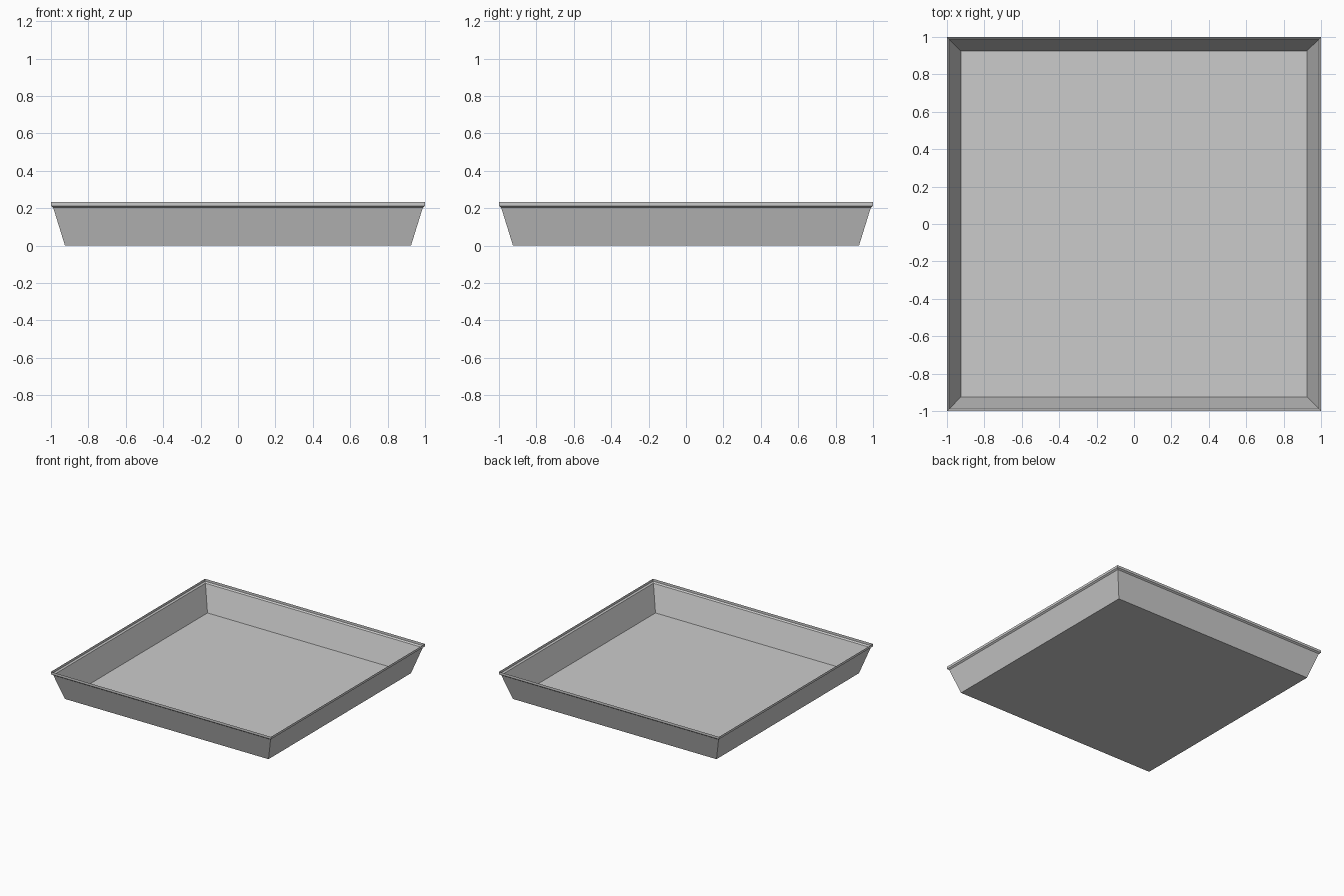
import bpy, bmesh

if "Cube" in bpy.data.objects:
    bpy.data.objects.remove(bpy.data.objects["Cube"])

# Tray: thin sheet, square rings (half width, height) from base to rim
PROFILE = [(0.925, 0.0), (0.988, 0.203), (1.0, 0.212), (1.0, 0.232)]

bm = bmesh.new()
rings = [[bm.verts.new((sx * h, sy * h, z))
          for sx, sy in ((-1, -1), (1, -1), (1, 1), (-1, 1))]
         for h, z in PROFILE]

# Base panel
bm.faces.new(rings[0])

# Sloped walls, flared ledge and upright lip
for low, high in zip(rings, rings[1:]):
    for i in range(4):
        j = (i + 1) % 4
        bm.faces.new((low[i], low[j], high[j], high[i]))

bmesh.ops.recalc_face_normals(bm, faces=bm.faces)
mesh = bpy.data.meshes.new("tray")
bm.to_mesh(mesh)
bm.free()
bpy.context.collection.objects.link(bpy.data.objects.new("tray", mesh))
